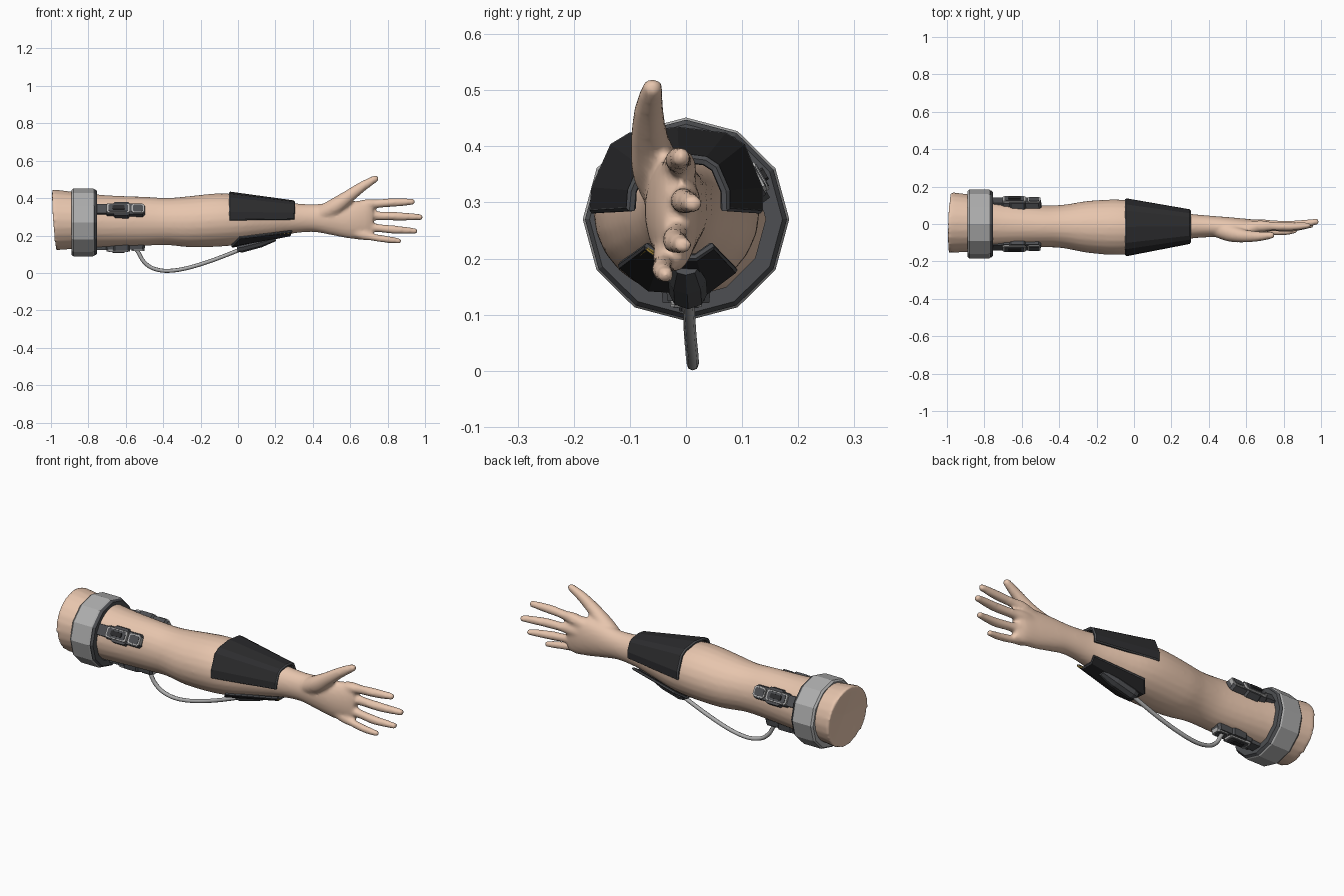
import bpy, bmesh, math
from mathutils import Vector, Matrix

if "Cube" in bpy.data.objects:
    bpy.data.objects.remove(bpy.data.objects["Cube"])

def mat(name, c):
    m = bpy.data.materials.new(name)
    m.diffuse_color = (*c, 1)
    m.use_nodes = True
    m.node_tree.nodes["Principled BSDF"].inputs["Base Color"].default_value = m.diffuse_color
    return m

SKIN = mat("skin", (0.80, 0.56, 0.42))
BLACK = mat("black", (0.025, 0.025, 0.027))
DARK = mat("dark_grey", (0.075, 0.078, 0.085))
LIGHT = mat("light_grey", (0.42, 0.42, 0.42))
GOLD = mat("gold", (0.6, 0.38, 0.05))

def make(name, bm, m, smooth=False):
    bmesh.ops.recalc_face_normals(bm, faces=bm.faces)
    me = bpy.data.meshes.new(name)
    bm.to_mesh(me)
    bm.free()
    ob = bpy.data.objects.new(name, me)
    bpy.context.collection.objects.link(ob)
    me.materials.append(m)
    for p in me.polygons:
        p.use_smooth = smooth
    return ob

def catmull(rows, steps):
    out = []
    for i in range(len(rows) - 1):
        p0, p1, p2, p3 = (rows[max(0, min(len(rows) - 1, i + k))] for k in (-1, 0, 1, 2))
        for s in range(steps):
            t = s / steps
            out.append([0.5 * (2*b + (c-a)*t + (2*a-5*b+4*c-d)*t*t + (3*b-a-3*c+d)*t**3)
                        for a, b, c, d in zip(p0, p1, p2, p3)])
    return out + [list(rows[-1])]

def loft(bm, rows, n=24, steps=5):
    """Closed tube through rows of (x, y, z, half width in y, half height)."""
    rows = catmull(rows, steps)
    pts = [Vector(r[:3]) for r in rows]
    rings = []
    for i, r in enumerate(rows):
        t = (pts[min(i+1, len(pts)-1)] - pts[max(i-1, 0)]).normalized()
        u = (Vector((0, 1, 0)) - t * t.y).normalized()
        v = t.cross(u)
        rings.append([bm.verts.new(pts[i] + u * r[3] * math.cos(a) + v * r[4] * math.sin(a))
                      for a in (2 * math.pi * k / n for k in range(n))])
    for a, b in zip(rings, rings[1:]):
        for k in range(n):
            bm.faces.new((a[k], a[k-1], b[k-1], b[k]))
    bm.faces.new(rings[0])
    bm.faces.new(rings[-1])
    return rings

def digit(bm, pts):
    """Finger with a rounded tip from (x, y, z, radius) points."""
    *_, q, e = pts
    d = (Vector(e[:3]) - Vector(q[:3])).normalized()
    rows = [(*p[:3], p[3], p[3]) for p in pts]
    for f, s in ((0.55, 0.84), (0.85, 0.53), (0.98, 0.2)):
        rows.append((*(Vector(e[:3]) + d * e[3] * f), e[3] * s, e[3] * s))
    loft(bm, rows, 16, 4)

# arm and palm
bm = bmesh.new()
rings = loft(bm, [
    (-.985, .008, .283, .163, .163), (-.85, .003, .28, .150, .150), (-.7, -.004, .276, .130, .139),
    (-.5, -.012, .276, .113, .131), (-.38, -.013, .275, .116, .126), (-.25, -.015, .274, .138, .137),
    (-.1, -.017, .283, .148, .142), (.02, -.016, .285, .137, .132), (.15, -.014, .288, .103, .107),
    (.28, -.012, .292, .07, .083), (.4, -.013, .293, .058, .074), (.5, -.018, .29, .055, .087),
    (.6, -.022, .284, .050, .100), (.68, -.018, .281, .038, .104), (.72, -.016, .281, .022, .09)])
# dished, slanted end at the shoulder side
end = bmesh.ops.poke(bm, faces=[f for f in bm.faces if all(v in rings[0] for v in f.verts)])
for v in end["verts"]:
    v.co.x += .025
for v in rings[0] + list(end["verts"]):
    v.co.x -= .09 * (v.co.z - .283)
# fingers and thumb
digit(bm, [(.55, -.018, .325, .03), (.68, -.012, .362, .031), (.74, -.012, .370, .023), (.83, -.014, .376, .023), (.93, -.008, .380, .017)])
digit(bm, [(.55, -.012, .30, .03), (.68, -.005, .307, .031), (.75, -.004, .305, .023), (.86, -.004, .302, .023), (.973, .012, .298, .017)])
digit(bm, [(.55, -.015, .27, .03), (.68, -.016, .248, .030), (.74, -.017, .241, .022), (.84, -.020, .231, .022), (.945, -.006, .224, .016)])
digit(bm, [(.55, -.02, .245, .03), (.66, -.032, .206, .028), (.71, -.038, .193, .020), (.79, -.043, .180, .019), (.86, -.036, .171, .015)])
digit(bm, [(.44, -.025, .31, .045), (.52, -.05, .355, .046), (.59, -.064, .408, .035), (.665, -.066, .462, .027), (.733, -.06, .503, .019)])
arm = make("arm_and_hand", bm, SKIN, True)
r = arm.modifiers.new("Blend", 'REMESH')
r.mode, r.voxel_size, r.use_smooth_shade = 'VOXEL', .009, True
s = arm.modifiers.new("Soften", 'SMOOTH')
s.factor, s.iterations = .5, 4

# twelve-sided armband
def ring(name, prof, m, n=12):
    bm = bmesh.new()
    loops = [[bm.verts.new((x, R * math.sin(a), .27 + R * .985 * math.cos(a))) for x, R in prof]
             for a in (2 * math.pi * k / n for k in range(n))]
    for i in range(n):
        for j in range(len(prof)):
            bm.faces.new((loops[i-1][j-1], loops[i][j-1], loops[i][j], loops[i-1][j]))
    return make(name, bm, m)

ring("armband", [(-.89, .145), (-.89, .176), (-.88, .184), (-.775, .184), (-.768, .179), (-.768, .145)], LIGHT)
ring("armband_edge", [(-.79, .142), (-.79, .180), (-.766, .180), (-.755, .172), (-.755, .142)], DARK)

# three clasp modules around the upper arm
def box(name, x0, x1, w, r0, r1, m, ang, chamfer=.008):
    """Chamfered plate lying at radius r0..r1, turned about the arm axis."""
    c = min(chamfer, w / 3)
    out = [(x0, -w+c), (x0+c, -w), (x1-c, -w), (x1, -w+c), (x1, w-c), (x1-c, w), (x0+c, w), (x0, w-c)]
    bm = bmesh.new()
    lo = [bm.verts.new((x, y, r0)) for x, y in out]
    mx = (x0 + x1) / 2
    hi = [bm.verts.new((mx + (x-mx) * .95, y * .92, r1)) for x, y in out]
    bm.faces.new(lo)
    bm.faces.new(hi)
    for k in range(8):
        bm.faces.new((lo[k-1], lo[k], hi[k], hi[k-1]))
    bm.transform(Matrix.Translation((0, 0, .27)) @ Matrix.Rotation(ang, 4, 'X'))
    return make(name, bm, m)

for side, deg in (("front", 60), ("back", -60), ("bottom", 180)):
    a = math.radians(deg)
    box(side + "_strap", -.77, -.66, .030, .120, .147, DARK, a, .004)
    box(side + "_clasp_base", -.715, -.495, .036, .115, .146, DARK, a, .014)
    box(side + "_clasp_wings", -.67, -.575, .045, .115, .149, DARK, a, .012)
    box(side + "_clasp_frame", -.705, -.575, .030, .135, .156, LIGHT, a)
    box(side + "_clasp_inset", -.695, -.585, .024, .14, .158, DARK, a)
    box(side + "_clasp_button", -.672, -.605, .013, .14, .164, BLACK, a, .006)
    box(side + "_tab_frame", -.57, -.498, .029, .13, .152, LIGHT, a, .012)
    box(side + "_tab_inset", -.563, -.507, .022, .14, .154, DARK, a)

# tubes along a path
def tube(name, pts, rad, m, closed=False, smooth=False, res=1):
    cu = bpy.data.curves.new(name, 'CURVE')
    cu.dimensions, cu.bevel_depth, cu.bevel_resolution, cu.use_fill_caps = '3D', rad, res, True
    sp = cu.splines.new('POLY')
    sp.points.add(len(pts) - 1)
    for p, q in zip(sp.points, pts):
        p.co = (*q, 1)
    sp.use_cyclic_u, sp.use_smooth = closed, smooth
    cu.materials.append(m)
    ob = bpy.data.objects.new(name, cu)
    bpy.context.collection.objects.link(ob)

# armour plates: two matching edge profiles joined by flat panels
def plate(name, a, b, thick, rim, rim_r, m):
    bm = bmesh.new()
    A, B = ([bm.verts.new(p) for p in q] for q in (a, b))
    for k in range(len(a) - 1):
        bm.faces.new((A[k], B[k], B[k+1], A[k+1]))
    ob = make(name, bm, m)
    so = ob.modifiers.new("Thickness", 'SOLIDIFY')
    so.thickness, so.offset = thick, 0
    tube(name + "_rim", a + b[::-1], rim_r, rim, True)

rear = [(-.04, y, z) for y, z in ((-.163, .286), (-.160, .325), (-.128, .398), (-.098, .416), (-.015, .426),
                                   (.068, .416), (.098, .398), (.128, .325), (.128, .286))]
front = [(.295, y, z) for y, z in ((-.098, .290), (-.096, .320), (-.078, .362), (-.06, .374), (-.013, .380),
                                    (.034, .374), (.052, .362), (.070, .320), (.070, .290))]
plate("forearm_guard", rear, front, .016, DARK, .009, BLACK)

low_a = [(.01, -.115, .188), (-.03, -.065, .148), (-.03, .035, .142), (.01, .085, .180)]
low_b = [(.285, -.070, .222), (.275, -.045, .202), (.275, .018, .202), (.285, .046, .222)]
plate("lower_guard", low_a, low_b, .014, DARK, .007, BLACK)
tube("lower_guard_trim", [(.02, -.108, .186), (.275, -.070, .217)], .0055, GOLD)
tube("lower_guard_trim_end", [(.285, -.070, .219), (.278, -.045, .202)], .0045, GOLD)

# cable socket under the lower guard
bm = bmesh.new()
loft(bm, [(-.005, .004, .133, .026, .022), (.02, .004, .137, .034, .028), (.12, .002, .162, .034, .026),
          (.20, 0, .184, .022, .014)], 8, 1)
make("cable_socket", bm, DARK)

# hanging cable
path = catmull([(-.55, .004, .135), (-.53, .005, .105), (-.505, .007, .062), (-.46, .010, .027), (-.385, .012, .011),
                (-.28, .012, .024), (-.14, .008, .066), (.02, .004, .128)], 6)
tube("cable", path, .0105, LIGHT, smooth=True, res=2)
